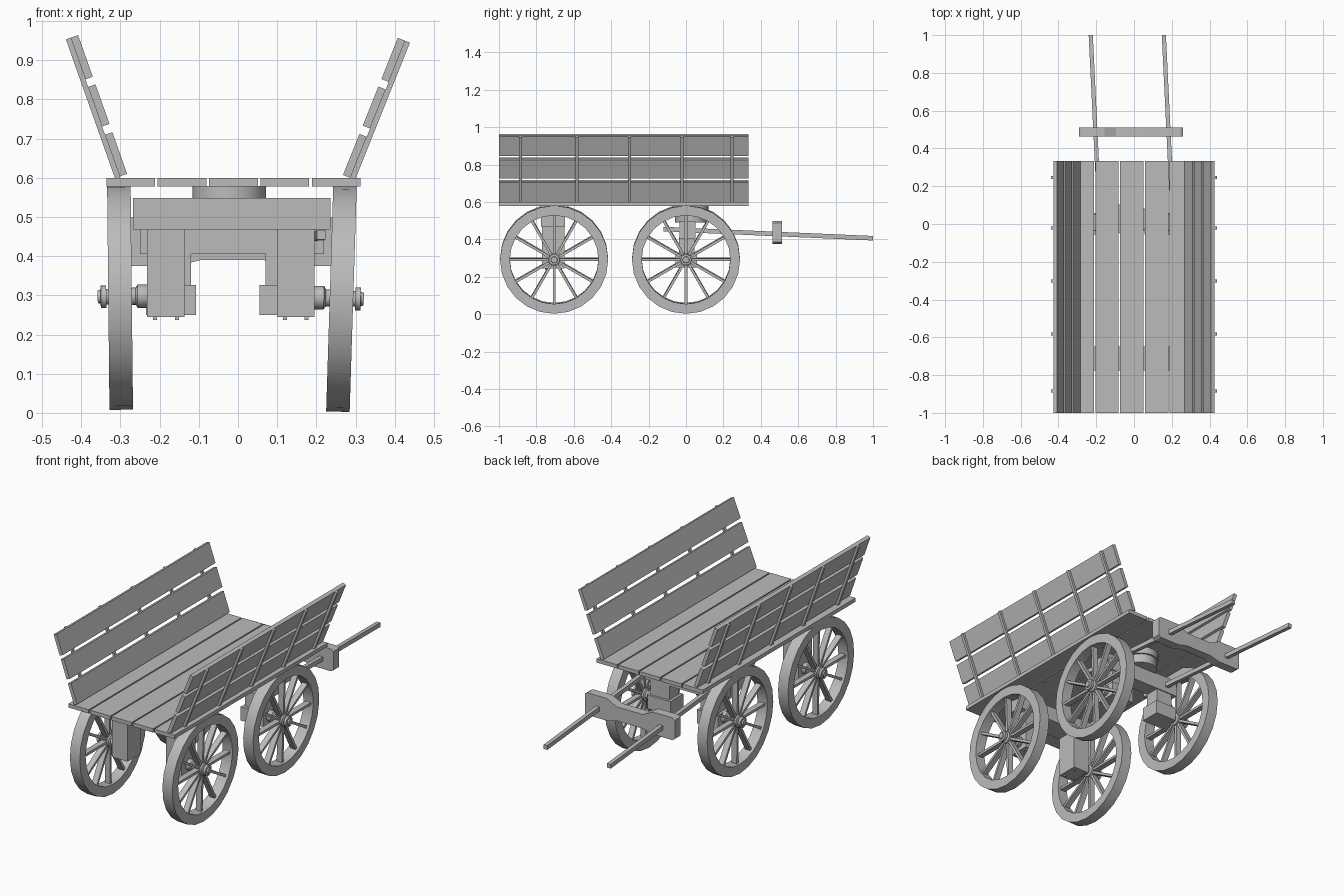
import bpy, bmesh, math
from mathutils import Vector, Matrix

if "Cube" in bpy.data.objects:
    bpy.data.objects.remove(bpy.data.objects["Cube"])

wood = bpy.data.materials.new("weathered_grey")
wood.diffuse_color = (0.5, 0.5, 0.5, 1)
wood.use_nodes = True
wood.node_tree.nodes["Principled BSDF"].inputs["Base Color"].default_value = wood.diffuse_color


def finish(bm, name, smooth=False):
    bmesh.ops.recalc_face_normals(bm, faces=bm.faces[:])
    me = bpy.data.meshes.new(name)
    bm.to_mesh(me)
    bm.free()
    me.materials.append(wood)
    ob = bpy.data.objects.new(name, me)
    bpy.context.collection.objects.link(ob)
    if smooth:
        bpy.ops.object.select_all(action='DESELECT')
        ob.select_set(True)
        bpy.context.view_layer.objects.active = ob
        bpy.ops.object.shade_smooth_by_angle(angle=math.radians(30))
    return ob


def add_box(bm, x, y, z, matrix=Matrix()):
    """Box from (min, max) ranges, optionally transformed."""
    c = Vector([(a + b) / 2 for a, b in (x, y, z)])
    s = [b - a for a, b in (x, y, z)]
    bmesh.ops.create_cube(bm, size=1, matrix=matrix @ Matrix.Translation(c) @ Matrix.Diagonal((*s, 1)))


def box(name, x, y, z, matrix=Matrix()):
    bm = bmesh.new()
    add_box(bm, x, y, z, matrix)
    return finish(bm, name)


def add_lathe(bm, profile, n, closed=False):
    """Revolve (axial, radius) points around the x axis."""
    rings = [[bm.verts.new((a, r * math.sin(2 * math.pi * i / n), r * math.cos(2 * math.pi * i / n)))
              for i in range(n)] for a, r in profile]
    pairs = list(zip(rings, rings[1:]))
    if closed:
        pairs.append((rings[-1], rings[0]))
    else:
        bm.faces.new(rings[0])
        bm.faces.new(rings[-1])
    for p, q in pairs:
        for i in range(n):
            j = (i + 1) % n
            bm.faces.new((p[i], p[j], q[j], q[i]))


# Deck planks
for i in range(5):
    x0 = -0.336 + i * 0.1312
    box("deck_plank", (x0, x0 + 0.124), (-1, 0.333), (0.578, 0.599))

# Flared side walls: boards inside, battens outside
walls = [("left", (-0.283, 0.61), (-0.408, 0.964), -1),
         ("right", (0.268, 0.607), (0.408, 0.957), 1)]
for side, low, high, out in walls:
    dx, dz = high[0] - low[0], high[1] - low[1]
    length = math.hypot(dx, dz)
    m = Matrix.Translation((low[0], 0, low[1])) @ Matrix.Rotation(math.atan2(dx, dz), 4, 'Y')
    for a, b in ((0, 0.30), (0.36, 0.645), (0.70, 1)):
        box(side + "_wall_board", sorted((0, out * 0.02)), (-1, 0.333), (a * length, b * length), m)
    for y in (-0.885, -0.583, -0.303, -0.022, 0.245):
        box(side + "_wall_batten", sorted((out * 0.02, out * 0.033)),
            (y - 0.008, y + 0.008), (-0.003, length), m)


# Spoked wheels, with rim, spokes and turned hub
def wheel(name, x, y, z, tilt, out):
    bm = bmesh.new()
    add_lathe(bm, [(-0.03, 0.289), (0.03, 0.289), (0.03, 0.237), (-0.03, 0.237)], 24, True)
    for i in range(12):
        add_box(bm, (-0.016, 0.016), (-0.007, 0.007), (0.02, 0.245),
                Matrix.Rotation(math.radians(30 * i), 4, 'X'))
    add_lathe(bm, [(-0.09, 0.022), (-0.075, 0.03), (-0.045, 0.03), (-0.04, 0.022), (-0.03, 0.022),
                   (-0.025, 0.033), (0.025, 0.033), (0.03, 0.02), (0.035, 0.02), (0.035, 0.029),
                   (0.049, 0.029), (0.05, 0.018), (0.057, 0.016)], 16)
    m = Matrix.Translation((x, y, z)) @ Matrix.Rotation(math.radians(tilt), 4, 'Y')
    if out < 0:
        m = m @ Matrix.Diagonal((-1, 1, 1, 1))
    bm.transform(m)
    finish(bm, name, True)


for end, y in (("rear", -0.705), ("front", 0.0)):
    wheel(end + "_left_wheel", -0.301, y, 0.297, -0.6, -1)
    wheel(end + "_right_wheel", 0.264, y, 0.292, 1.8, 1)

# Rear axle: cross beam, hanging blocks and bolts
box("rear_axle_beam", (-0.268, 0.236), (-0.775, -0.648), (0.468, 0.548))
for x0, x1 in ((-0.232, -0.136), (0.1, 0.195)):
    box("rear_axle_block", (x0, x1), (-0.77, -0.65), (0.245, 0.468))
    for x in (x0 + 0.02, x1 - 0.02):
        for y in (-0.75, -0.67):
            box("axle_bolt", (x - 0.005, x + 0.005), (y - 0.005, y + 0.005), (0.237, 0.25))

# Front axle: cross beam, posts, clamp blocks and turntable
box("front_axle_beam", (-0.25, 0.22), (-0.035, 0.05), (0.405, 0.495))
for px, bx in (((-0.22, -0.12), (-0.235, -0.107)), ((0.07, 0.185), (0.055, 0.195))):
    box("front_axle_post", px, (-0.037, 0.045), (0.3, 0.41))
    box("front_axle_clamp", bx, (-0.055, 0.058), (0.25, 0.326))
bm = bmesh.new()
add_lathe(bm, [(0.49, 0.085), (0.54, 0.085), (0.54, 0.094), (0.579, 0.094)], 20)
bm.transform(Matrix.Translation((-0.022, 0.027, 0)) @ Matrix.Rotation(-math.pi / 2, 4, 'Y'))
finish(bm, "turntable", True)

# Drawing shafts, sloping down and forward
for name, a, b in (("left_shaft", (-0.175, -0.12, 0.455), (-0.229, 1, 0.406)),
                   ("right_shaft", (0.212, -0.12, 0.455), (0.158, 1, 0.406))):
    a, b = Vector(a), Vector(b)
    d = b - a
    m = Matrix.Translation(a) @ d.to_track_quat('Y', 'Z').to_matrix().to_4x4()
    box(name, (-0.011, 0.011), (0, d.length), (-0.012, 0.012), m)

# Shaft crossbar, deep at the ends and waisted in the middle
outline = [(-0.275, 0.385), (-0.26, 0.375), (-0.14, 0.375), (-0.08, 0.39)]
upper = [(-0.08, 0.468), (-0.14, 0.498), (-0.26, 0.498), (-0.275, 0.488)]
loop = outline + [(-x, z) for x, z in reversed(outline)]
loop += [(-x, z) for x, z in reversed(upper)] + upper
bm = bmesh.new()
face = bm.faces.new([bm.verts.new((x - 0.015, 0.462, z)) for x, z in loop])
ext = bmesh.ops.extrude_face_region(bm, geom=[face])
bmesh.ops.translate(bm, vec=(0, 0.05, 0), verts=[v for v in ext["geom"] if isinstance(v, bmesh.types.BMVert)])
finish(bm, "shaft_crossbar")
